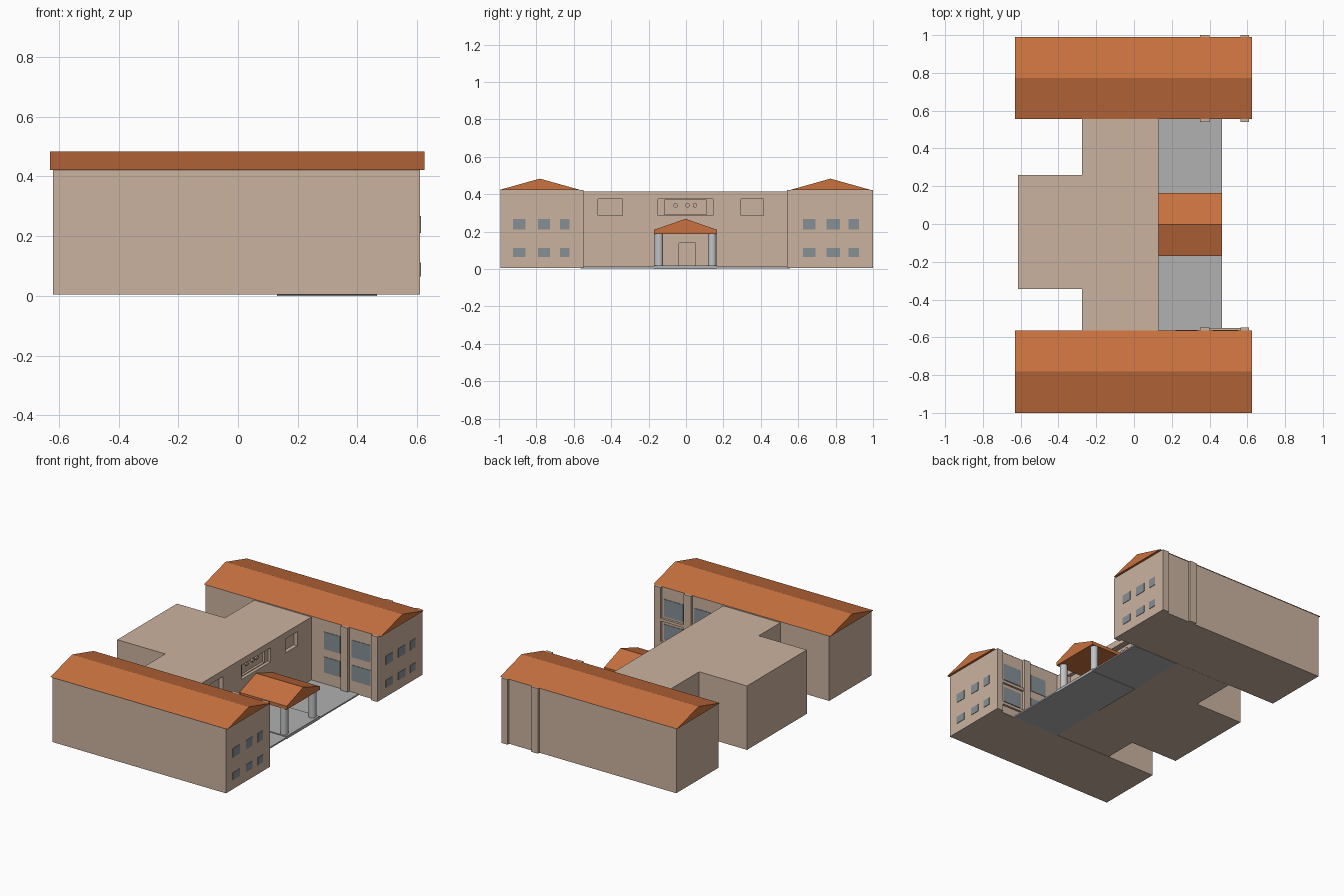
import bpy, bmesh, math
from mathutils import Matrix, Vector

if "Cube" in bpy.data.objects:
    bpy.data.objects.remove(bpy.data.objects["Cube"])


def material(name, rgb):
    m = bpy.data.materials.new(name)
    m.diffuse_color = (*rgb, 1)
    m.use_nodes = True
    m.node_tree.nodes["Principled BSDF"].inputs["Base Color"].default_value = m.diffuse_color
    return m


WALL = material("beige plaster", (0.60, 0.45, 0.35))
ROOF = material("terracotta", (0.58, 0.165, 0.05))
PAVE = material("grey paving", (0.44, 0.44, 0.44))
STONE = material("pale grey stone", (0.54, 0.55, 0.57))
GLASS = material("blue grey glass", (0.24, 0.28, 0.30))


def finish(name, bm, mat):
    bmesh.ops.recalc_face_normals(bm, faces=bm.faces)
    me = bpy.data.meshes.new(name)
    bm.to_mesh(me)
    bm.free()
    me.materials.append(mat)
    ob = bpy.data.objects.new(name, me)
    bpy.context.collection.objects.link(ob)
    return ob


def boxes(name, mat, *bounds):
    """One object from (x0, x1, y0, y1, z0, z1) boxes."""
    bm = bmesh.new()
    for x0, x1, y0, y1, z0, z1 in bounds:
        mtx = Matrix.Translation(((x0 + x1) / 2, (y0 + y1) / 2, (z0 + z1) / 2))
        mtx = mtx @ Matrix.Diagonal((x1 - x0, y1 - y0, z1 - z0, 1))
        bmesh.ops.create_cube(bm, size=1, matrix=mtx)
    return finish(name, bm, mat)


def prism(name, mat, profile, x0, x1):
    """Extrude a (y, z) profile along x."""
    bm = bmesh.new()
    face = bm.faces.new([bm.verts.new((x0, y, z)) for y, z in profile])
    ext = bmesh.ops.extrude_face_region(bm, geom=[face])
    verts = [v for v in ext["geom"] if isinstance(v, bmesh.types.BMVert)]
    bmesh.ops.translate(bm, verts=verts, vec=Vector((x1 - x0, 0, 0)))
    return finish(name, bm, mat)


def cylinder(name, mat, centre, radius, depth, sides, along_x=False):
    bm = bmesh.new()
    mtx = Matrix.Translation(centre)
    if along_x:
        mtx = mtx @ Matrix.Rotation(math.pi / 2, 4, 'Y')
    bmesh.ops.create_cone(bm, cap_ends=True, segments=sides, radius1=radius,
                          radius2=radius, depth=depth, matrix=mtx)
    ob = finish(name, bm, mat)
    bpy.context.view_layer.objects.active = ob
    ob.select_set(True)
    bpy.ops.object.shade_smooth_by_angle()
    ob.select_set(False)
    return ob


BASE, TOP = 0.005, 0.415
EAVE, RIDGE = 0.422, 0.483
PILASTERS = ((0.35, 0.40), (0.565, 0.61))
ROWS = ((0.065, 0.112), (0.21, 0.267))
BIG_ROWS = ((0.085, 0.185), (0.235, 0.345))

# Two long side wings: outer wall, inner wall, roof edges, end window spans
wings = {
    "front_wing": (-0.993, -0.565, -1.0, -0.563,
                   ((-0.925, -0.857), (-0.792, -0.727), (-0.674, -0.622))),
    "back_wing": (0.558, 0.984, 0.555, 0.99,
                  ((0.625, 0.693), (0.75, 0.823), (0.87, 0.925))),
}
for name, (y0, y1, r0, r1, spans) in wings.items():
    boxes(name, WALL, (-0.62, 0.61, y0, y1, BASE, EAVE))
    prism(name + "_roof", ROOF,
          [(r0, EAVE), (r1, EAVE), ((r0 + r1) / 2, RIDGE)], -0.63, 0.625)
    # Small windows on the end wall
    boxes(name + "_end_windows", GLASS,
          *[(0.607, 0.613, a, b, c, d) for a, b in spans for c, d in ROWS])
    # Courtyard windows
    inner = y1 if name == "front_wing" else y0
    boxes(name + "_courtyard_windows", GLASS,
          *[(a, b, inner - 0.003, inner + 0.003, c, d)
            for a, b in ((0.22, 0.335), (0.415, 0.55)) for c, d in BIG_ROWS])

# Pilasters on the wing walls
boxes("front_wing_pilasters", WALL,
      *[(a, b, -0.57, -0.548, BASE, EAVE) for a, b in PILASTERS])
boxes("back_wing_pilasters", WALL,
      *[(a, b, c, d, BASE, EAVE) for a, b in PILASTERS
        for c, d in ((0.54, 0.565), (0.98, 1.0))])
# Ledges between the front wing pilasters
boxes("front_wing_ledges", WALL,
      *[(0.40, 0.565, -0.57, -0.551, z, z + 0.018) for z in (0.055, 0.205)])

# Central block and rear annex
main = boxes("main_block", WALL, (-0.275, 0.13, -0.563, 0.557, BASE, TOP))
boxes("rear_annex", WALL, (-0.615, -0.275, -0.345, 0.26, BASE, TOP))

# Recesses cut in the courtyard facade
cuts = {
    "window_cutter": boxes("window_cutter", WALL,
                           (0.105, 0.16, -0.47, -0.34, 0.285, 0.375),
                           (0.105, 0.16, 0.295, 0.415, 0.285, 0.375),
                           (0.11, 0.16, -0.15, 0.145, 0.285, 0.375),
                           (0.11, 0.16, -0.037, 0.05, 0.016, 0.14)),
    "panel_cutter": boxes("panel_cutter", WALL,
                          (0.095, 0.16, -0.115, 0.11, 0.29, 0.37)),
}
for name, cutter in cuts.items():
    cutter.hide_render = True
    cutter.hide_set(True)
    mod = main.modifiers.new(name, 'BOOLEAN')
    mod.operation = 'DIFFERENCE'
    mod.solver = 'EXACT'
    mod.object = cutter

# Round medallions in the centre panel
for i, y in enumerate((-0.055, 0.008, 0.048)):
    cylinder(f"medallion_{i + 1}", WALL, (0.098, y, 0.34), 0.012, 0.012, 16, True)

# Courtyard paving and raised porch floor
boxes("courtyard_paving", PAVE, (0.13, 0.465, -0.563, 0.557, 0.003, 0.012))
boxes("porch_floor", PAVE, (0.13, 0.465, -0.17, 0.165, 0.0, 0.018))

# Entrance porch roof and columns
prism("porch_roof", ROOF,
      [(-0.17, 0.188), (0.165, 0.188), (0.165, 0.21), (-0.002, 0.268), (-0.17, 0.21)],
      0.13, 0.465)
for side, y in (("left", -0.145), ("right", 0.14)):
    cylinder(f"porch_column_{side}", STONE, (0.43, y, 0.103), 0.023, 0.174, 24)
